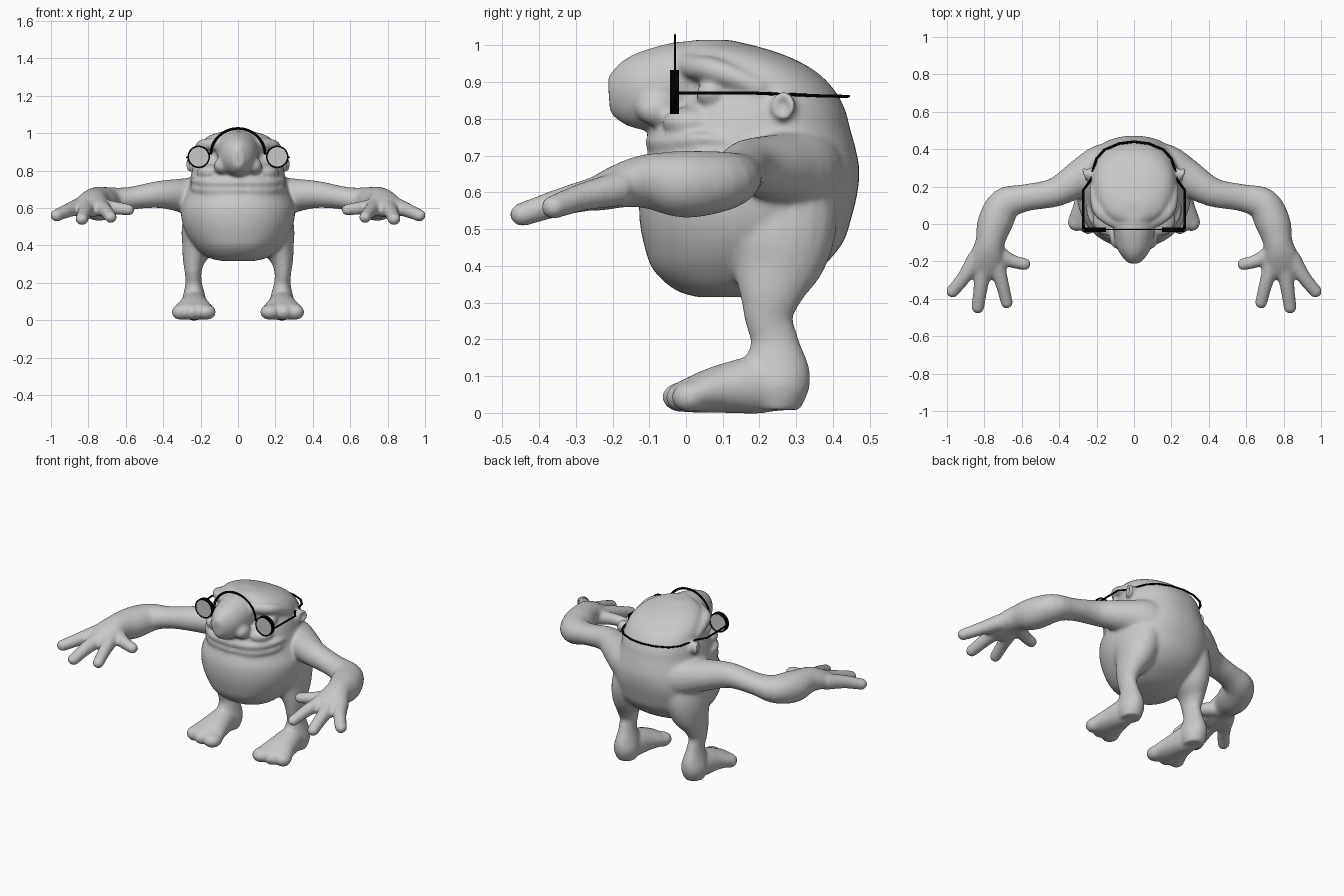
import bpy, bmesh, math
from mathutils import Vector, Matrix

if "Cube" in bpy.data.objects:
    bpy.data.objects.remove(bpy.data.objects["Cube"])


def material(name, rgb):
    m = bpy.data.materials.new(name)
    m.diffuse_color = (*rgb, 1)
    m.use_nodes = True
    m.node_tree.nodes["Principled BSDF"].inputs["Base Color"].default_value = m.diffuse_color
    return m


SKIN = material("grey skin", (0.58, 0.58, 0.58))
BLACK = material("black frame", (0.0, 0.0, 0.0))


def spline(rows, steps=4):
    """Smoothly resample a table of numbers (Catmull-Rom)."""
    p = [Vector(r) for r in rows]
    p = [p[0] * 2 - p[1]] + p + [p[-1] * 2 - p[-2]]
    out = []
    for i in range(1, len(p) - 2):
        a, b, c, d = p[i - 1:i + 3]
        for k in range(steps):
            t = k / steps
            out.append(0.5 * (2 * b + (c - a) * t + (2 * a - 5 * b + 4 * c - d) * t * t
                              + (3 * b - a - 3 * c + d) * t ** 3))
    return out + [p[-2]]


def skin_rings(bm, rings):
    """Join rings of points into a closed tube."""
    loops = [[bm.verts.new(v) for v in r] for r in rings]
    n = len(loops[0])
    for a, b in zip(loops, loops[1:]):
        for i in range(n):
            bm.faces.new((a[i], a[(i + 1) % n], b[(i + 1) % n], b[i]))
    bm.faces.new(loops[0][::-1])
    bm.faces.new(loops[-1])


def limb(bm, rows, up=(0, 0, 1), n=20):
    """Tube through rows of x, y, z, half width, half height."""
    pts = spline(rows)
    rings = []
    for i, p in enumerate(pts):
        c = Vector(p[:3])
        t = Vector(pts[min(i + 1, len(pts) - 1)][:3]) - Vector(pts[max(i - 1, 0)][:3])
        side = t.cross(Vector(up)).normalized()
        top = side.cross(t).normalized()
        rings.append([c + side * max(p[3], .004) * math.cos(a) + top * max(p[4], .004) * math.sin(a)
                      for a in (math.tau * k / n for k in range(n))])
    skin_rings(bm, rings)


def blob(bm, c, r):
    bmesh.ops.create_uvsphere(bm, u_segments=24, v_segments=14, radius=1,
                              matrix=Matrix.Translation(c) @ Matrix.Diagonal((*r, 1)))


def finish(bm, name, mat):
    bmesh.ops.recalc_face_normals(bm, faces=bm.faces)
    me = bpy.data.meshes.new(name)
    bm.to_mesh(me)
    bm.free()
    me.materials.append(mat)
    for f in me.polygons:
        f.use_smooth = True
    ob = bpy.data.objects.new(name, me)
    bpy.context.collection.objects.link(ob)
    return ob


# ---- creature: one side first, then mirrored, then the middle parts
bm = bmesh.new()
# arm and palm
limb(bm, [(.05, .345, .64, .10, .13), (.17, .31, .655, .115, .12), (.28, .25, .665, .10, .095),
          (.42, .17, .672, .078, .073), (.58, .14, .65, .073, .062), (.69, .105, .632, .09, .08),
          (.745, 0, .622, .094, .092), (.77, -.1, .63, .078, .076), (.785, -.17, .62, .09, .062),
          (.80, -.25, .592, .088, .045), (.805, -.29, .575, .05, .025)])
# fingers and thumb
for base, mid, tip, r in (((.74, -.2, .61), (.705, -.32, .582), (.68, -.42, .55), .037),
                          ((.80, -.2, .61), (.82, -.34, .574), (.835, -.445, .54), .039),
                          ((.84, -.18, .61), (.905, -.28, .588), (.97, -.36, .56), .039),
                          ((.75, -.14, .61), (.66, -.195, .60), (.585, -.215, .59), .037)):
    limb(bm, [(*base, r * 1.3, r * 1.25), (*mid, r, r), (*tip, r * .9, r * .85)], n=14)
    blob(bm, tip, (r * .9, r * .9, r * .85))
# leg
limb(bm, [(.15, .25, .62, .12, .16), (.185, .25, .5, .115, .16), (.207, .245, .41, .098, .135),
          (.234, .232, .33, .064, .092),
          (.24, .225, .26, .046, .067), (.237, .24, .2, .044, .065), (.235, .245, .13, .06, .088),
          (.235, .25, .07, .072, .088), (.235, .25, .008, .055, .06)], up=(0, 1, 0))
# foot and toes
limb(bm, [(.235, .3, .058, .05, .05), (.235, .2, .075, .07, .078), (.235, .1, .066, .09, .067),
          (.237, .03, .052, .112, .053), (.237, -.02, .042, .108, .04)])
for x, y, r in ((.172, -.008, .055), (.245, -.008, .045), (.308, .01, .047)):
    blob(bm, (x, y, .043), (r, r * 1.05, .042))
# brow ridge, cheek, nostril wing, eyeball
limb(bm, [(.06, -.01, .95, .03, .03), (.13, .025, .94, .035, .033), (.185, .07, .935, .035, .033),
          (.207, .14, .91, .03, .03), (.22, .21, .88, .02, .02)])
blob(bm, (.14, .02, .79), (.08, .085, .045))
blob(bm, (.085, -.08, .825), (.045, .055, .045))
blob(bm, (.175, .068, .868), (.045, .042, .034))
# upper and lower lip halves
for z, y, r in ((.735, -.093, .02), (.693, -.088, .022)):
    limb(bm, [(-.02, y, z, r, r), (.1, y + .016, z, r, r), (.18, y + .062, z + .002, r, r),
              (.235, y + .137, z + .012, r * .8, r * .8), (.245, .13, z * .5 + .37, .01, .01)], n=12)
# ear: rim and lobe
limb(bm, [(.26 + .008 * math.cos(a), .265 + .025 * math.cos(a), .835 + .031 * math.sin(a), .01, .013)
          for a in (math.tau * k / 10 for k in range(11))], up=(1, 0, 0), n=10)
blob(bm, (.235, .27, .835), (.022, .03, .035))
# mirror
other = bmesh.ops.duplicate(bm, geom=bm.verts[:] + bm.edges[:] + bm.faces[:])["geom"]
for v in other:
    if isinstance(v, bmesh.types.BMVert):
        v.co.x *= -1

# torso and head: z, front y, back y, half width
rows = [(.315, .03, .15, .08), (.335, -.03, .25, .16), (.39, -.09, .36, .225), (.46, -.115, .425, .275),
        (.53, -.127, .45, .30), (.6, -.125, .467, .305), (.66, -.105, .472, .285), (.71, -.085, .464, .267),
        (.78, -.075, .445, .25), (.82, -.045, .435, .242), (.87, .0, .41, .228), (.92, .0, .365, .217),
        (.96, .0, .30, .19), (.99, .0, .22, .145), (1.015, .02, .12, .06)]


def power(v, e):
    return math.copysign(abs(v) ** e, v)


# rounder in front, squarer behind
rings = []
for z, f, b, w in spline(rows):
    rings.append([(w * power(math.cos(a), .9), (f + b) / 2 + (b - f) / 2
                   * power(math.sin(a), 1 if math.sin(a) < 0 else .87), z)
                  for a in (math.tau * k / 48 for k in range(48))])
skin_rings(bm, rings)
# big drooping nose
limb(bm, [(0, .10, .92, .13, .09), (0, .0, .905, .115, .108), (0, -.06, .884, .108, .115),
          (0, -.12, .874, .095, .107), (0, -.17, .868, .068, .087), (0, -.21, .865, .03, .052)])
# muzzle under the nose
blob(bm, (0, -.005, .765), (.17, .09, .05))

body = finish(bm, "creature_body", SKIN)
mod = body.modifiers.new("fuse", 'REMESH')
mod.mode = 'VOXEL'
mod.voxel_size = .009
mod.use_smooth_shade = True
mod = body.modifiers.new("soften", 'SMOOTH')
mod.factor = .5
mod.iterations = 12


# ---- glasses
def wire(name, pts, r, loc, scale):
    """Thin band along points, flattened by the object scale."""
    cu = bpy.data.curves.new(name, 'CURVE')
    cu.dimensions = '3D'
    cu.bevel_depth = r
    cu.bevel_resolution = 2
    cu.use_fill_caps = True
    sp = cu.splines.new('POLY')
    sp.points.add(len(pts) - 1)
    for p, q in zip(sp.points, pts):
        p.co = (*q, 1)
    cu.materials.append(BLACK)
    ob = bpy.data.objects.new(name, cu)
    ob.location, ob.scale = loc, scale
    bpy.context.collection.objects.link(ob)


# nose bridge arch
wire("glasses_bridge", [(.145 * math.cos(a), 0, .14 * math.sin(a))
                        for a in (math.pi * k / 24 for k in range(25))], .007, (0, -.03, .885), (1, .45, 1))
# strap running round the back of the head
half = [(.27, -.03, .005), (.272, .18, .004), (.228, .24, 0), (.216, .3, -.004), (.2, .35, -.008),
        (.158, .397, -.01), (.08, .43, -.011), (0, .44, -.011)]
wire("glasses_strap", half + [(-x, y, z) for x, y, z in half[-2::-1]], .007, (0, 0, .868), (1, 1, .6))

for s, tag in ((1, "left"), (-1, "right")):
    # rim: rectangular ring
    bm = bmesh.new()
    prof = ((.052, -.043), (.060, -.043), (.060, -.019), (.052, -.019))
    n = 32
    v = [[bm.verts.new((s * .21 + r * math.cos(a), y, .873 + r * math.sin(a))) for r, y in prof]
         for a in (math.tau * k / n for k in range(n))]
    for i in range(n):
        for j in range(4):
            bm.faces.new((v[i][j], v[i][(j + 1) % 4], v[(i + 1) % n][(j + 1) % 4], v[(i + 1) % n][j]))
    rim = finish(bm, "glasses_rim_" + tag, BLACK)
    # lens disc, almost flush with the rim
    bm = bmesh.new()
    bmesh.ops.create_cone(bm, cap_ends=True, segments=32, radius1=.054, radius2=.054, depth=.022,
                          matrix=Matrix.Translation((s * .21, -.031, .873)) @ Matrix.Rotation(math.pi / 2, 4, 'X'))
    lens = finish(bm, "glasses_lens_" + tag, SKIN)
    for ob in (rim, lens):
        for f in ob.data.polygons:
            f.use_smooth = False
